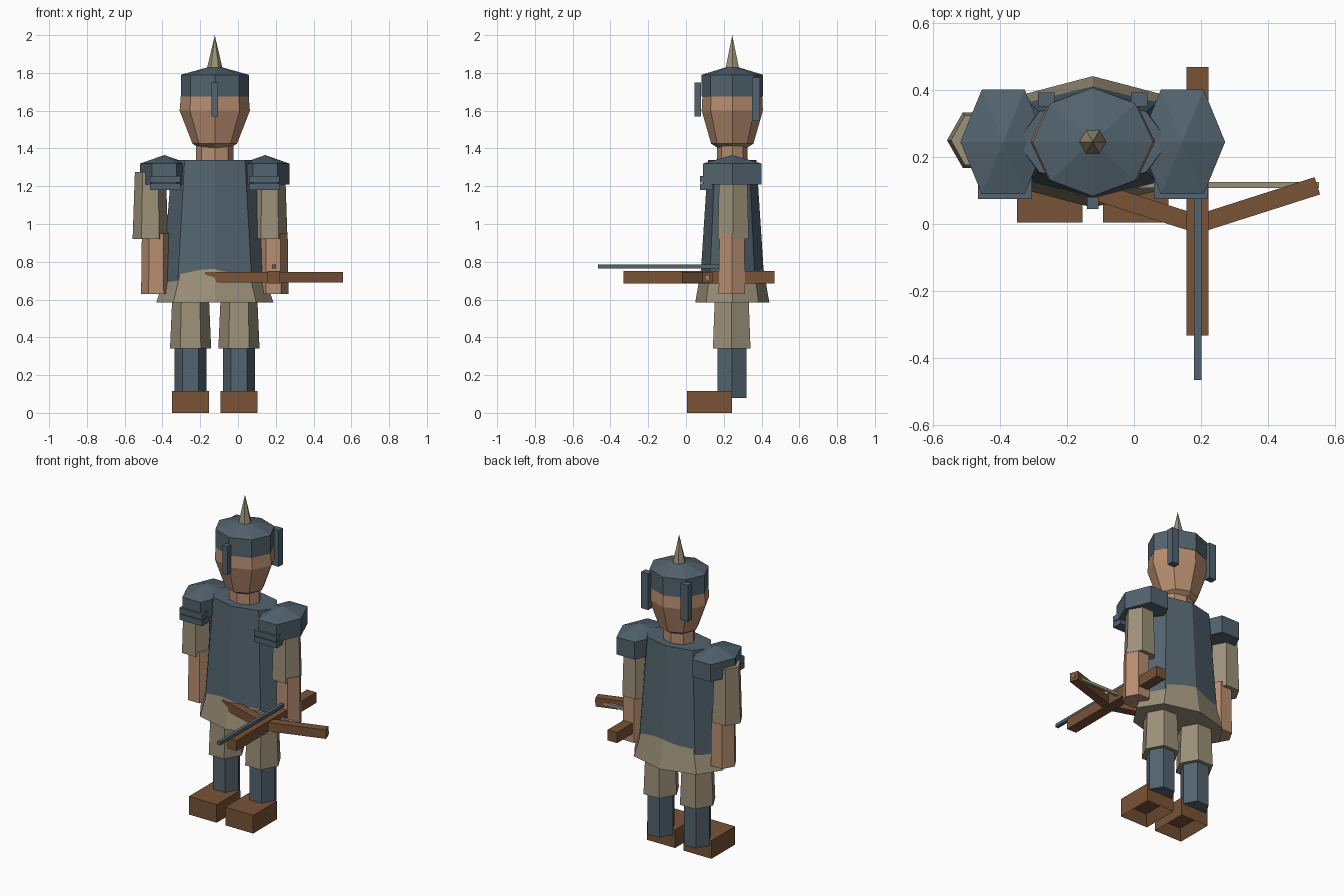
import bpy, bmesh, math
from mathutils import Matrix, Vector

if "Cube" in bpy.data.objects:
    bpy.data.objects.remove(bpy.data.objects["Cube"])

CX, CY = -0.123, 0.245  # body axis


def material(name, rgb):
    m = bpy.data.materials.new(name)
    lin = [((c / 255 + 0.055) / 1.055) ** 2.4 for c in rgb]
    m.diffuse_color = (*lin, 1)
    m.use_nodes = True
    m.node_tree.nodes["Principled BSDF"].inputs["Base Color"].default_value = m.diffuse_color
    return m


STEEL = material("blue grey steel", (82, 99, 110))
WOOD = material("brown wood and leather", (120, 83, 55))
CLOTH = material("tan cloth", (156, 145, 121))
SKIN = material("skin", (184, 142, 112))


def finish(bm, name, mat):
    bmesh.ops.recalc_face_normals(bm, faces=bm.faces)
    me = bpy.data.meshes.new(name)
    bm.to_mesh(me)
    bm.free()
    me.materials.append(mat)
    ob = bpy.data.objects.new(name, me)
    bpy.context.collection.objects.link(ob)
    return ob


def lathe(name, mat, x, y, rings, sides):
    """Closed faceted tube; rings are (z, rx, ry), a zero radius makes a point."""
    bm = bmesh.new()
    loops = []
    for z, rx, ry in rings:
        if rx == 0:
            loops.append([bm.verts.new((x, y, z))] * sides)
            continue
        loops.append([bm.verts.new((x + rx * math.cos(2 * math.pi * i / sides),
                                    y + ry * math.sin(2 * math.pi * i / sides), z))
                      for i in range(sides)])
    for a, b in zip(loops, loops[1:]):
        for i in range(sides):
            j = (i + 1) % sides
            quad = [a[i], a[j], b[j], b[i]]
            bm.faces.new(list(dict.fromkeys(quad)))
    for ring in (loops[0], loops[-1]):
        if ring[0] is not ring[1]:
            bm.faces.new(ring)
    return finish(bm, name, mat)


def box(name, mat, x, y, z, hollow=False):
    """Box from (min, max) pairs; hollow recesses the underside."""
    bm = bmesh.new()
    size = [b - a for a, b in (x, y, z)]
    mid = [(a + b) / 2 for a, b in (x, y, z)]
    bmesh.ops.create_cube(bm, size=1, matrix=Matrix.Translation(mid) @ Matrix.Diagonal((*size, 1)))
    if hollow:
        base = min(bm.faces, key=lambda f: f.calc_center_median().z)
        bmesh.ops.inset_individual(bm, faces=[base], thickness=0.05)
        bmesh.ops.translate(bm, verts=base.verts, vec=(0, 0, 0.06))
    return finish(bm, name, mat)


# Head, neck and helmet
lathe("head", SKIN, CX, CY, [(1.405, 0.085, 0.08), (1.425, 0.118, 0.112),
                             (1.60, 0.186, 0.162), (1.70, 0.178, 0.157)], 8)
lathe("neck", SKIN, CX, CY, [(1.30, 0.10, 0.08), (1.43, 0.10, 0.08)], 8)
lathe("helmet", STEEL, CX, CY, [(1.675, 0.18, 0.162), (1.79, 0.18, 0.162), (1.84, 0, 0)], 8)
lathe("helmet_spike", CLOTH, CX, CY, [(1.82, 0.042, 0.042), (2.0, 0, 0)], 6)
box("nose_guard", STEEL, (-0.14, -0.106), (0.045, 0.08), (1.57, 1.75))
for s, side in ((-1, "left"), (1, "right")):
    c = CX + s * 0.139
    box(side + "_cheek_guard", STEEL, (c - 0.025, c + 0.025), (0.35, 0.392), (1.545, 1.775))

# Breastplate and skirt
lathe("breastplate", STEEL, CX, CY, [(0.69, 0.277, 0.17), (1.34, 0.226, 0.128)], 8)
lathe("skirt", CLOTH, CX, CY, [(0.585, 0.31, 0.196), (0.84, 0.225, 0.152)], 8)

# Limbs and armour on both sides
for s, side in ((-1, "left"), (1, "right")):
    x = CX + s * 0.128
    lathe(side + "_thigh", CLOTH, x, 0.242, [(0.34, 0.109, 0.115), (0.64, 0.096, 0.102)], 6)
    lathe(side + "_shin", STEEL, x, 0.243, [(0.08, 0.084, 0.088), (0.36, 0.084, 0.088)], 6)
    box(side + "_boot", WOOD, (x - 0.098, x + 0.098), (0.005, 0.243), (0, 0.115), hollow=True)

    x = CX + s * 0.267
    lathe(side + "_shoulder_plate", STEEL, x, 0.245,
          [(1.21, 0.128, 0.18), (1.32, 0.128, 0.18), (1.365, 0, 0)], 6)
    x = CX + s * 0.262
    for i, z in enumerate((1.18, 1.22)):
        box(f"{side}_shoulder_strip_{i + 1}", STEEL, (x - 0.08, x + 0.08), (0.075, 0.14), (z, z + 0.035))

    x = CX + s * 0.31
    lathe(side + "_forearm", SKIN, x, 0.243, [(0.63, 0.08, 0.081), (0.95, 0.076, 0.076)], 6)
    x = -0.464 if s < 0 else 0.168
    lathe(side + "_sleeve", CLOTH, x, 0.25, [(0.92, 0.094, 0.095), (1.275, 0.082, 0.085)], 6)

# Crossbow
BX = 0.19
box("crossbow_stock", WOOD, (BX - 0.033, BX + 0.033), (-0.332, 0.468), (0.685, 0.752))
box("crossbow_bolt", STEEL, (BX - 0.011, BX + 0.011), (-0.465, 0.19), (0.765, 0.785))
box("crossbow_string", CLOTH, (BX - 0.362, BX + 0.362), (0.107, 0.125), (0.707, 0.725))
for s, side in ((-1, "left"), (1, "right")):
    start, end = Vector((BX, 0.0, 0.718)), Vector((BX + s * 0.357, 0.114, 0.718))
    d = end - start
    bm = bmesh.new()
    bmesh.ops.create_cube(bm, size=1, matrix=Matrix.Translation((start + end) / 2)
                          @ Matrix.Rotation(math.atan2(d.y, d.x), 4, 'Z')
                          @ Matrix.Diagonal((d.length, 0.054, 0.056, 1)))
    finish(bm, side + "_bow_limb", WOOD)
